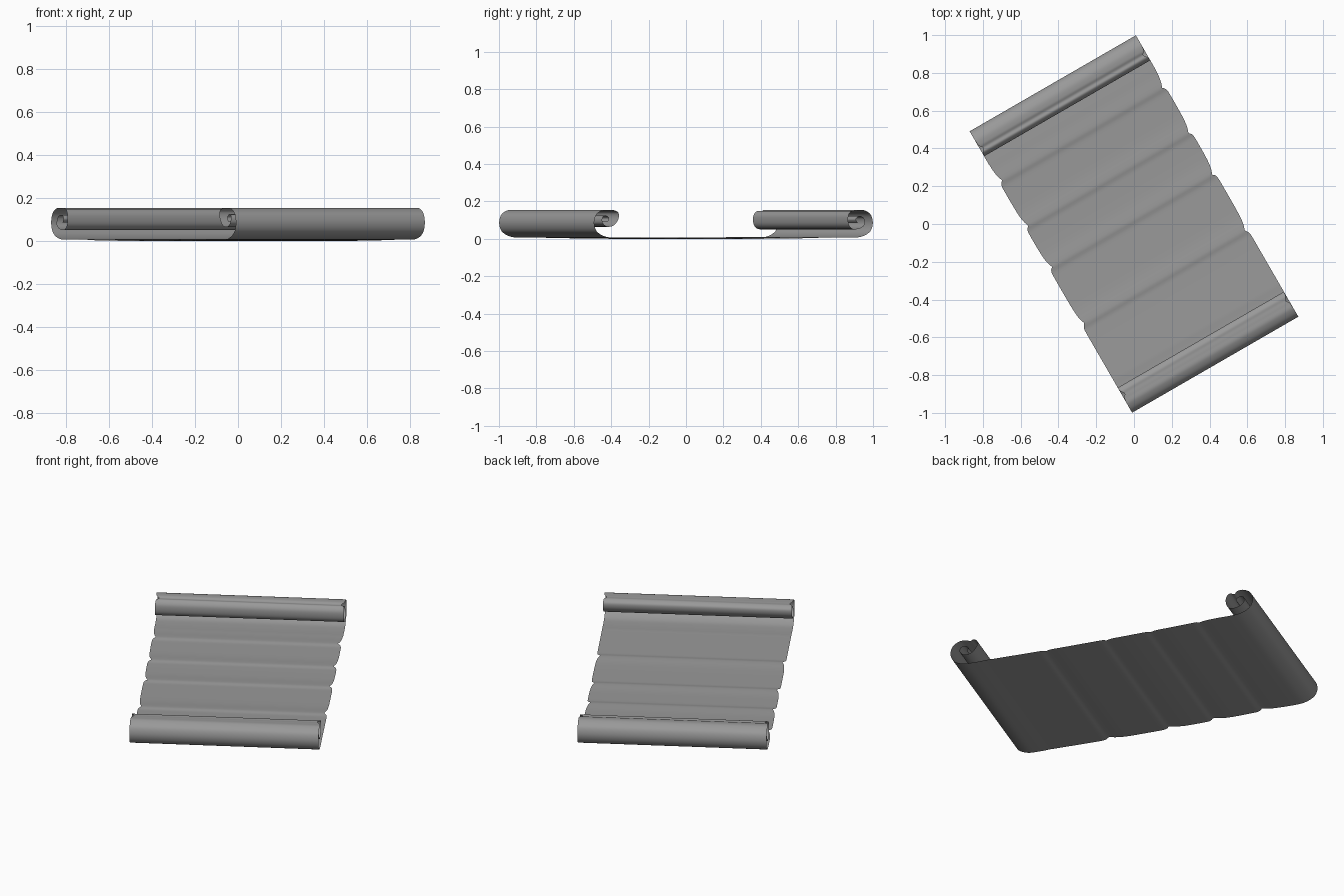
import bpy, bmesh, math
from mathutils import Matrix

if "Cube" in bpy.data.objects:
    bpy.data.objects.remove(bpy.data.objects["Cube"])

HALF_W = 0.508
CREASES = [-0.325, 0.02, 0.272, 0.549]


def catmull(pts, steps=6):
    """Smooth curve through tuples of any dimension."""
    out = []
    for i in range(len(pts) - 1):
        p0, p1 = pts[max(i - 1, 0)], pts[i]
        p2, p3 = pts[i + 1], pts[min(i + 2, len(pts) - 1)]
        for k in range(steps):
            t = k / steps
            out.append(tuple(
                0.5 * (2 * b + (c - a) * t + (2 * a - 5 * b + 4 * c - d) * t * t
                       + (3 * b - a - 3 * c + d) * t ** 3)
                for a, b, c, d in zip(p0, p1, p2, p3)))
    return out + [pts[-1]]


# curled end sections: (distance along sheet, height, edge inset)
OUTER = [(0.66, 0.014, 0), (0.73, 0.013, 0), (0.79, 0.018, 0), (0.842, 0.044, 0),
         (0.860, 0.088, 0), (0.848, 0.134, 0), (0.810, 0.158, 0)]
UPPER = OUTER + [(0.772, 0.160, 0.003), (0.750, 0.153, 0.018), (0.728, 0.153, 0.004),
                 (0.709, 0.128, 0), (0.711, 0.084, 0), (0.735, 0.060, 0),
                 (0.775, 0.060, 0), (0.808, 0.081, 0), (0.808, 0.116, 0.005),
                 (0.782, 0.128, 0.01), (0.762, 0.111, 0.01), (0.772, 0.092, 0.01)]
LOWER = OUTER + [(0.775, 0.160, 0.003), (0.752, 0.159, 0.016), (0.730, 0.158, 0.003),
                 (0.709, 0.142, 0), (0.712, 0.109, 0), (0.738, 0.079, 0),
                 (0.775, 0.071, 0), (0.806, 0.089, 0), (0.806, 0.119, 0.005),
                 (0.782, 0.131, 0.01), (0.762, 0.116, 0.01), (0.770, 0.098, 0.01)]


def flat(v):
    """Nearly flat middle with shallow cross folds and scalloped edges."""
    z, inset = 0.006 + 0.008 * (abs(v) / 0.66) ** 2, 0.0
    for c in CREASES:
        d = v - c
        z += 0.005 * math.exp(-(d / (0.06 if d > 0 else 0.018)) ** 2)
        inset += 0.020 * math.exp(-abs(d) / (0.035 if d > 0 else 0.010))
    return (v, z, inset)


upper = catmull(UPPER)
lower = [(-v, z, i) for v, z, i in catmull(LOWER)]
middle = [flat(-0.65 + 1.3 * k / 130) for k in range(131)]
section = lower[::-1] + middle + upper
zmin = min(p[1] for p in section)

# sheet: the section swept across the width
bm = bmesh.new()
rows = []
for v, z, inset in section:
    w = HALF_W - inset
    rows.append([bm.verts.new((w * f, v, z - zmin))
                 for f in (-1, -0.9, -0.5, 0, 0.5, 0.9, 1)])
for a, b in zip(rows, rows[1:]):
    for i in range(len(a) - 1):
        bm.faces.new((a[i], a[i + 1], b[i + 1], b[i])).smooth = True
bm.transform(Matrix.Rotation(math.radians(30), 4, 'Z'))
mesh = bpy.data.meshes.new("scroll_sheet")
bm.to_mesh(mesh)
bm.free()
sheet = bpy.data.objects.new("scroll_sheet", mesh)
bpy.context.collection.objects.link(sheet)

# dark grey finish
mat = bpy.data.materials.new("dark_grey")
mat.diffuse_color = (0.32, 0.32, 0.32, 1)
mat.use_nodes = True
mat.node_tree.nodes["Principled BSDF"].inputs["Base Color"].default_value = mat.diffuse_color
mesh.materials.append(mat)
